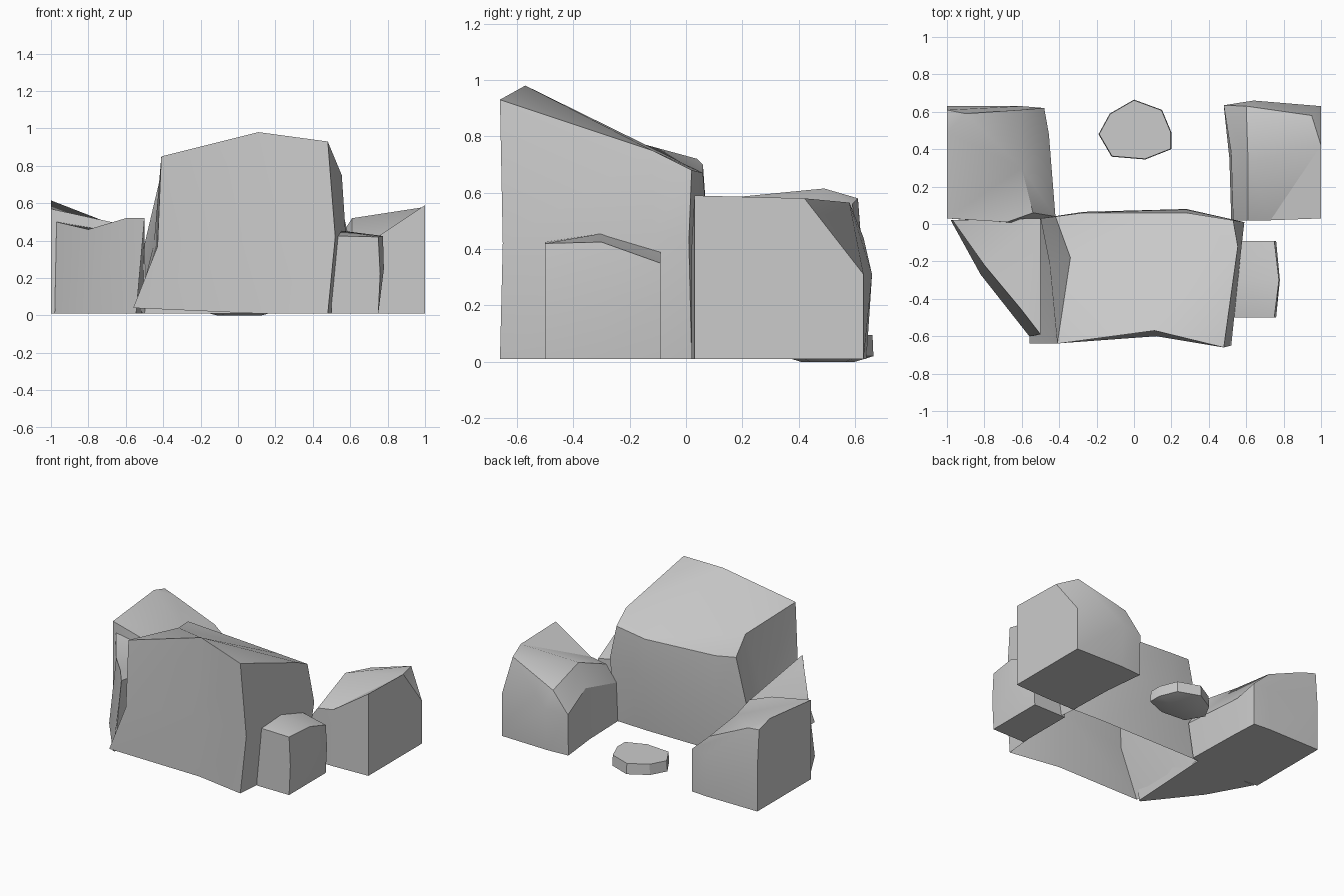
import bpy, bmesh


def rock(name, rings, floor=True):
    """Loft stacked rings of points (counter-clockwise from above) into a faceted rock."""
    bm = bmesh.new()
    loops = [[bm.verts.new(p) for p in ring] for ring in rings]
    n = len(loops[0])
    for low, high in zip(loops, loops[1:]):
        for i in range(n):
            j = (i + 1) % n
            bm.faces.new((low[i], low[j], high[j], high[i]))
    bm.faces.new(loops[-1])
    if floor:
        bm.faces.new(loops[0][::-1])
    bmesh.ops.triangulate(bm, faces=[f for f in bm.faces if len(f.verts) > 4])
    mesh = bpy.data.meshes.new(name)
    bm.to_mesh(mesh)
    bm.free()
    ob = bpy.data.objects.new(name, mesh)
    bpy.context.collection.objects.link(ob)
    bpy.ops.object.select_all(action='DESELECT')
    ob.select_set(True)
    bpy.context.view_layer.objects.active = ob
    bpy.ops.object.shade_smooth_by_angle(angle=0.5)
    return ob


# Large central boulder, open underneath
rock("main_boulder", [
    [(-.56, -.64, .04), (.12, -.60, .01), (.48, -.66, .01), (.53, -.12, .01), (.52, .02, .01),
     (.28, .03, .01), (-.27, .03, .01), (-.50, .03, .01), (-.54, -.25, .02)],
    [(-.43, -.64, .37), (.12, -.60, .45), (.52, -.65, .42), (.575, -.12, .45), (.59, .01, .43),
     (.28, .08, .42), (-.27, .065, .40), (-.50, .03, .38), (-.45, -.22, .38)],
    [(-.41, -.64, .85), (.11, -.57, .98), (.48, -.66, .93), (.555, -.12, .75), (.53, .02, .68),
     (.28, .06, .67), (-.27, .06, .70), (-.42, .04, .72), (-.34, -.18, .78)],
], floor=False)

# Back left boulder, its top falling towards the middle
rock("back_left_boulder", [
    [(-1, .03, .01), (-.60, 0, .01), (-.46, .04, .01), (-.47, .42, .01),
     (-.48, .62, .01), (-.60, .63, .01), (-1, .63, .01), (-1, .45, .01)],
    [(-1, .03, .32), (-.60, 0, .3), (-.42, .04, .25), (-.455, .48, .25),
     (-.48, .62, .31), (-.60, .63, .31), (-1, .63, .32), (-1, .45, .32)],
    [(-1, .03, .57), (-.68, .01, .50), (-.54, .06, .46), (-.60, .30, .46),
     (-.61, .61, .43), (-.90, .59, .56), (-1, .61, .58), (-1, .49, .615)],
])

# Back right boulder, its top rising outwards
rock("back_right_boulder", [
    [(.52, .02, .01), (.73, .02, .01), (1, .03, .01), (1, .63, .01),
     (.64, .64, .01), (.48, .63, .01), (.51, .35, .01)],
    [(.53, .02, .28), (.73, .02, .30), (1, .03, .31), (1, .63, .31),
     (.64, .66, .31), (.48, .635, .30), (.52, .38, .38)],
    [(.61, .02, .39), (.73, .02, .41), (1, .03, .59), (1, .42, .58),
     (.95, .58, .565), (.60, .63, .44), (.61, .33, .52)],
])

# Small boulder leaning on the right side
rock("small_boulder", [
    [(.50, -.50, .01), (.75, -.50, .01), (.75, -.30, .01), (.75, -.09, .01),
     (.50, -.09, .01), (.50, -.30, .01)],
    [(.50, -.50, .22), (.76, -.50, .22), (.78, -.30, .25), (.76, -.09, .2),
     (.50, -.09, .22), (.50, -.30, .22)],
    [(.52, -.50, .425), (.75, -.50, .42), (.775, -.30, .425), (.75, -.09, .35),
     (.52, -.09, .40), (.54, -.30, .455)],
])

# Triangular wedge filling the left front corner
rock("left_wedge", [
    [(-.98, .02, .01), (-.82, -.27, .01), (-.56, -.60, .01), (-.545, -.60, .01), (-.51, .03, .01)],
    [(-.97, .02, .50), (-.80, -.22, .46), (-.60, -.46, .52), (-.50, -.59, .52), (-.50, .03, .42)],
])

# Flat stepping stone behind, a thin slab with a rounded underside
outline = [(-.12, .36), (.06, .345), (.20, .40), (.20, .49),
           (.15, .61), (0, .665), (-.13, .59), (-.19, .48)]


def slab_ring(scale, z):
    return [(.01 + (x - .01) * scale, .5 + (y - .5) * scale, z) for x, y in outline]


rock("stepping_stone", [slab_ring(.6, 0), slab_ring(1, .02), slab_ring(.98, .095)])
